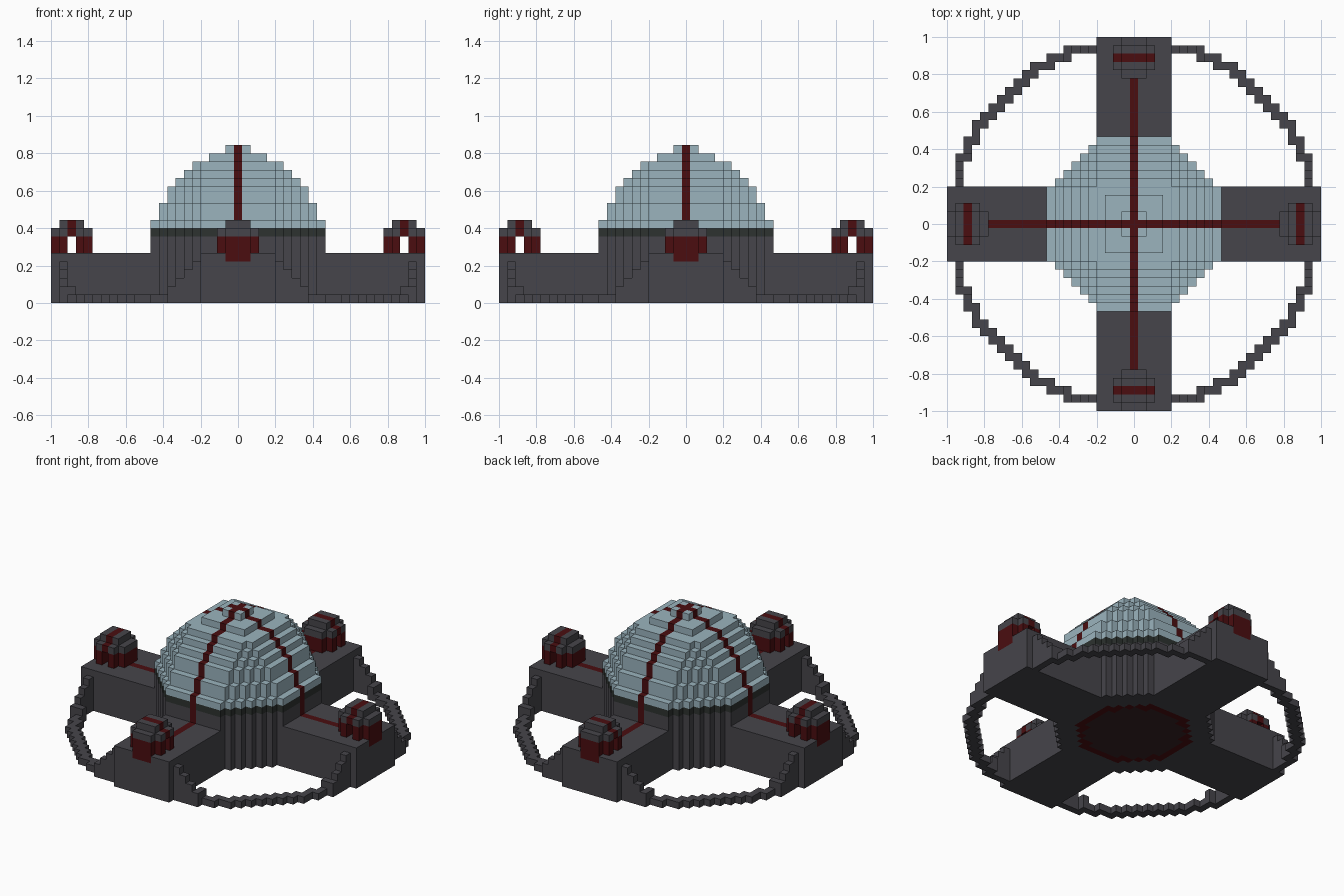
import bpy
import bmesh
from mathutils import Vector

cube = bpy.data.objects.get("Cube")
if cube:
    bpy.data.objects.remove(cube, do_unlink=True)

V = 2 / 45          # block size
REACH = 22          # blocks from the centre to an arm end

COLOURS = {
    "charcoal": (0.061, 0.059, 0.069),
    "pale_blue": (0.328, 0.456, 0.515),
    "dark_red": (0.069, 0.004, 0.005),
    "near_black": (0.026, 0.032, 0.029),
    "maroon": (0.039, 0.016, 0.018),
}
NAMES = list(COLOURS)
MATS = []
for name, rgb in COLOURS.items():
    m = bpy.data.materials.new(name)
    m.use_nodes = True
    m.diffuse_color = (*rgb, 1)
    bsdf = m.node_tree.nodes["Principled BSDF"]
    bsdf.inputs["Base Color"].default_value = (*rgb, 1)
    bsdf.inputs["Roughness"].default_value = 0.8
    MATS.append(m)

parts = {}          # part name -> {block: colour}
filled = set()


def add(part, block, colour):
    if block not in filled:
        filled.add(block)
        parts.setdefault(part, {})[block] = colour


def span(n):
    return range(-n, n + 1)


def octagon(h):
    """Blocks of an octagonal layer whose straight sides match the arm width."""
    return [(x, y) for x in span(h) for y in span(h) if abs(x) + abs(y) <= h + 4]


# Central drum, with a round plate in its underside
for z in range(8):
    for x, y in octagon(10):
        r2 = x * x + y * y
        colour = "charcoal"
        if z == 0 and r2 <= 58:
            colour = "dark_red" if r2 > 44 else "maroon"
        elif z >= 6 and x * y == 0:
            colour = "dark_red"
        add("drum", (x, y, z), colour)

# Dark collar under the dome
for x, y in octagon(10):
    add("dome_collar", (x, y, 8), "dark_red" if x * y == 0 else "near_black")

# Stepped dome with a red cross over it
for step, half in enumerate((10, 9, 9, 8, 8, 7, 6, 5, 3, 1)):
    for x, y in octagon(half):
        add("dome", (x, y, 9 + step), "dark_red" if x * y == 0 else "pale_blue")

# Four arms, each with a stripe and an end pod; a runs outward, b across
TURNS = {
    "left": lambda a, b: (a, b),
    "right": lambda a, b: (-a, -b),
    "back": lambda a, b: (-b, a),
    "front": lambda a, b: (b, -a),
}
for side, turn in TURNS.items():
    for a in range(REACH + 1):
        for b in span(4):
            for z in range(6):
                stripe = z == 5 and b == 0
                badge = z == 5 and a == REACH and abs(b) <= 1
                add(side + "_arm", (*turn(a, b), z),
                    "dark_red" if stripe or badge else "charcoal")
    for da in span(2):
        for b in span(2):
            if abs(da) + abs(b) == 4:
                continue
            for z in range(6, 10):
                if z < 8 and da == 0:        # tunnel through the pod
                    continue
                if z == 9 and max(abs(da), abs(b)) > 1:
                    continue
                red = z < 8 or da == 0
                add(side + "_pod", (*turn(20 + da, b), z),
                    "dark_red" if red else "charcoal")


# Outer ring, rising in steps where it meets each arm
def in_disc(x, y):
    return x * x + y * y <= 506


for x in span(REACH):
    for y in span(REACH):
        edge = any(not in_disc(x + i, y + j) for i in span(1) for j in span(1))
        if in_disc(x, y) and edge:
            for z in range(max(1, 10 - min(abs(x), abs(y)))):
                if z < 6:
                    add("outer_ring", (x, y, z), "charcoal")

# Turn each part into a mesh made of its exposed block faces
AXES = [Vector(a) for a in ((1, 0, 0), (0, 1, 0), (0, 0, 1))]


def build(part, blocks):
    bm = bmesh.new()
    verts = {}

    def corner(p):
        key = tuple(round(2 * c) for c in p)
        if key not in verts:
            verts[key] = bm.verts.new(Vector(p) * V)
        return verts[key]

    for block, colour in blocks.items():
        centre = Vector(block) + Vector((0, 0, 0.5))
        for n in range(3):
            for sign in (1, -1):
                out = AXES[n] * sign
                if tuple(int(c) for c in Vector(block) + out) in filled:
                    continue
                u, w = AXES[(n + 1) % 3] / 2, AXES[(n + 2) % 3] / 2 * sign
                c = centre + out / 2
                quad = [corner(p) for p in (c - u - w, c + u - w, c + u + w, c - u + w)]
                face = bm.faces.new(quad)
                face.material_index = NAMES.index(colour)
    mesh = bpy.data.meshes.new(part)
    bm.to_mesh(mesh)
    bm.free()
    for m in MATS:
        mesh.materials.append(m)
    bpy.context.collection.objects.link(bpy.data.objects.new(part, mesh))


for part, blocks in parts.items():
    build(part, blocks)
